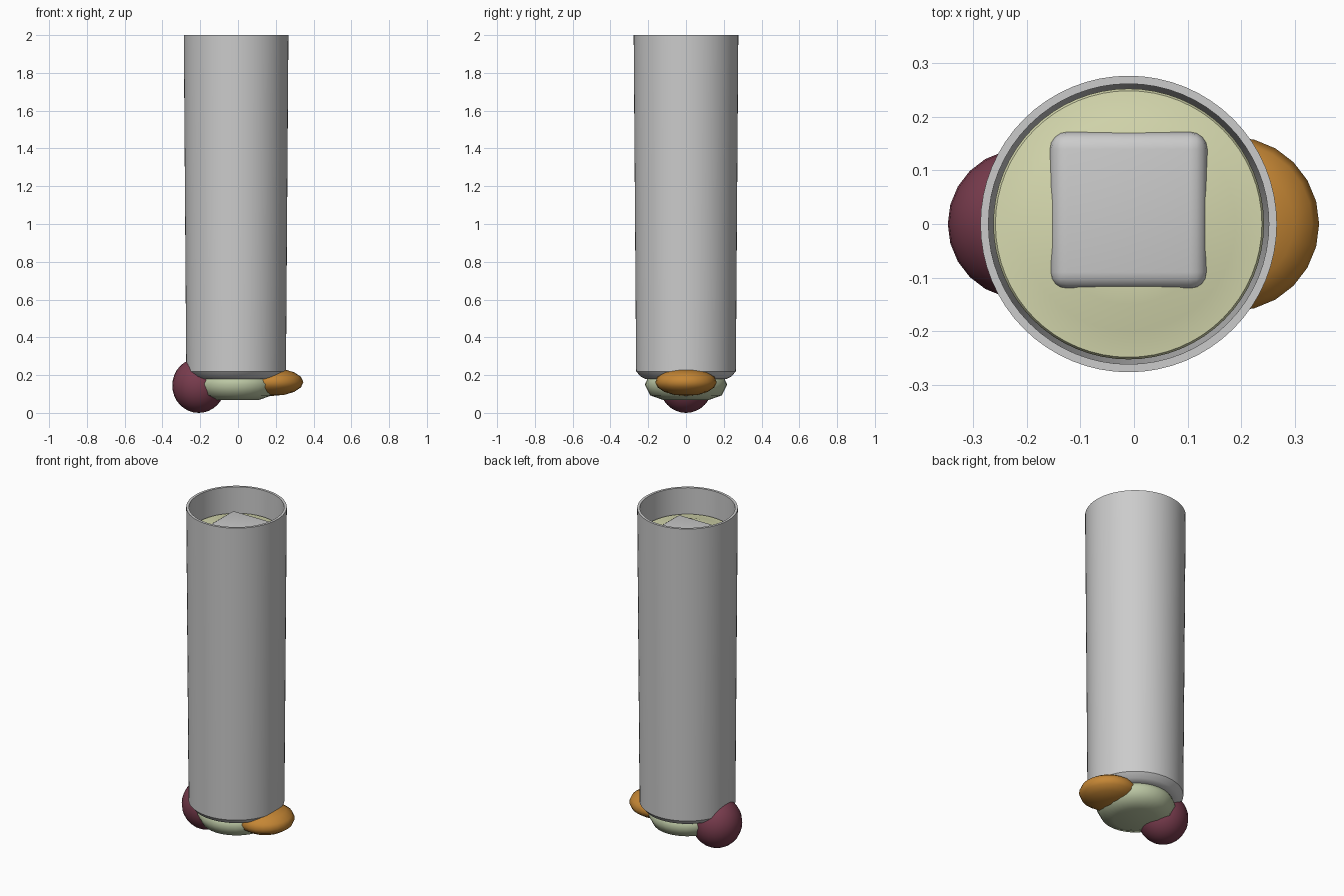
import bpy, bmesh, math

if "Cube" in bpy.data.objects:
    bpy.data.objects.remove(bpy.data.objects["Cube"])

CX = -0.01  # glass axis


def material(name, rgb):
    m = bpy.data.materials.new(name)
    m.diffuse_color = (*rgb, 1)
    m.use_nodes = True
    m.node_tree.nodes["Principled BSDF"].inputs["Base Color"].default_value = m.diffuse_color
    return m


def smooth(ob, angle):
    bpy.ops.object.select_all(action='DESELECT')
    ob.select_set(True)
    bpy.context.view_layer.objects.active = ob
    bpy.ops.object.shade_smooth_by_angle(angle=math.radians(angle))


def finish(bm, name, mat, angle):
    bmesh.ops.remove_doubles(bm, verts=bm.verts, dist=1e-5)
    bmesh.ops.recalc_face_normals(bm, faces=bm.faces)
    me = bpy.data.meshes.new(name)
    bm.to_mesh(me)
    bm.free()
    ob = bpy.data.objects.new(name, me)
    bpy.context.collection.objects.link(ob)
    if mat:
        me.materials.append(mat)
    smooth(ob, angle)
    return ob


def lathe(name, profile, mat=None, steps=64, angle=35):
    """Spin an (r, z) profile around the glass axis."""
    bm = bmesh.new()
    vs = [bm.verts.new((CX + r, 0, z)) for r, z in profile]
    es = [bm.edges.new(p) for p in zip(vs, vs[1:])]
    bmesh.ops.spin(bm, geom=vs + es, cent=(CX, 0, 0), axis=(0, 0, 1),
                   angle=math.tau, steps=steps, use_duplicate=False)
    return finish(bm, name, mat, angle)


def ball(name, loc, scale, mat, seg, rings):
    bm = bmesh.new()
    bmesh.ops.create_uvsphere(bm, u_segments=seg, v_segments=rings, radius=1)
    bmesh.ops.scale(bm, vec=scale, verts=bm.verts)
    bmesh.ops.translate(bm, vec=loc, verts=bm.verts)
    return finish(bm, name, mat, 80)


berry_mat = material("berry", (0.19, 0.045, 0.075))
orange_mat = material("orange", (0.56, 0.24, 0.035))
lime_mat = material("lime", (0.5, 0.57, 0.37))
drink_mat = material("drink", (0.68, 0.7, 0.43))

# Tall glass with chamfered foot, wall thickness and open top
lathe("glass", [(0, 0.18), (0.215, 0.18), (0.24, 0.192), (0.264, 0.22),
                (0.277, 2.0), (0.262, 2.0), (0.25, 0.235), (0, 0.235)])

# Drink, rising slightly around the ice
lathe("drink", [(0, 0.24), (0.243, 0.24), (0.253, 1.84), (0.249, 1.846),
                (0.2, 1.852), (0.15, 1.868), (0.1, 1.87), (0, 1.87)], drink_mat)

# Rounded ice cube floating at the top
bm = bmesh.new()
bmesh.ops.create_cube(bm, size=0.294)
bmesh.ops.bevel(bm, geom=bm.edges[:], offset=0.032, segments=4,
                profile=0.5, affect='EDGES')
bmesh.ops.translate(bm, vec=(CX, 0.025, 1.738), verts=bm.verts)
finish(bm, "ice_cube", None, 40)

# Flattened lime disc under the glass
lathe("lime_disc", [(0, 0.068), (0.12, 0.068), (0.19, 0.093), (0.218, 0.15),
                    (0.2, 0.19), (0.12, 0.215), (0, 0.215)], lime_mat, 32, 60)

# Fruit garnishes on either side of the foot
ball("berry", (-0.208, 0, 0.145), (0.14, 0.14, 0.145), berry_mat, 24, 16)
ball("orange_slice", (0.183, 0, 0.163), (0.163, 0.163, 0.073), orange_mat, 24, 8)
